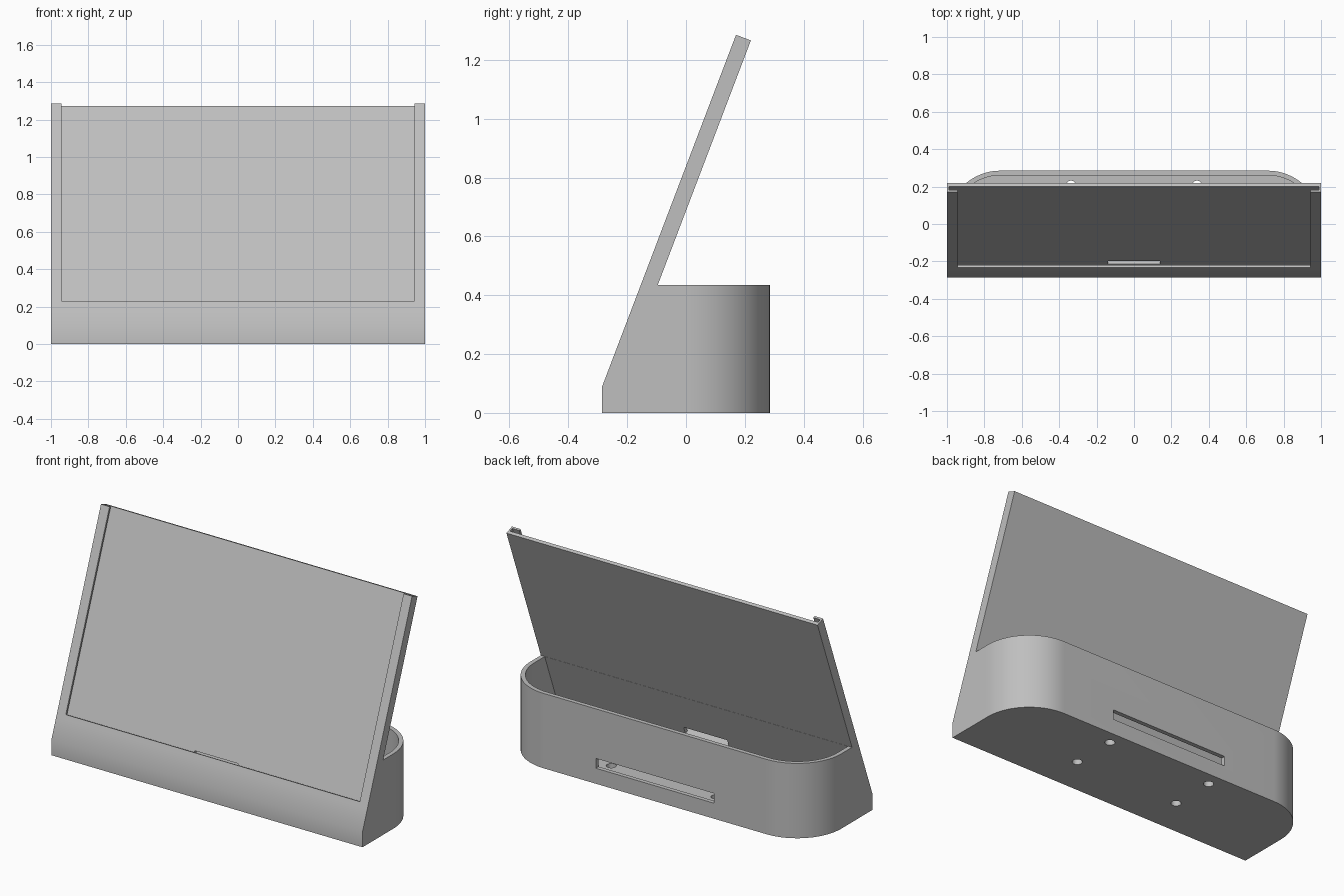
import bpy, bmesh, math
from mathutils import Vector

cube = bpy.data.objects.get("Cube")
if cube:
    bpy.data.objects.remove(cube, do_unlink=True)

# Overall dimensions
FRONT, BACK = -0.285, 0.285
BEND, RIM, FLOOR = 0.09, 0.435, 0.086
THICK, WALL = 0.054, 0.025
LEAN = math.atan2(0.455, 1.195)
LENGTH = math.hypot(0.455, 1.195)

grey = bpy.data.materials.new("light_grey_plastic")
grey.use_nodes = True
grey.diffuse_color = (0.52, 0.52, 0.52, 1)
grey.node_tree.nodes["Principled BSDF"].inputs["Base Color"].default_value = grey.diffuse_color


def lean(s, d):
    """Point (y, z) at distance s up the leaning front and depth d behind it."""
    return (FRONT + s * math.sin(LEAN) + d * math.cos(LEAN),
            BEND + s * math.cos(LEAN) - d * math.sin(LEAN))


def lean_at(z, d):
    """Point (y, z) at height z on the leaning plane of depth d."""
    return lean((z - BEND + d * math.sin(LEAN)) / math.cos(LEAN), d)


def extrude(name, points, offset):
    """Solid made by sweeping a closed polygon along an offset."""
    bm = bmesh.new()
    face = bm.faces.new([bm.verts.new(p) for p in points])
    moved = bmesh.ops.extrude_face_region(bm, geom=[face])["geom"]
    verts = [v for v in moved if isinstance(v, bmesh.types.BMVert)]
    bmesh.ops.translate(bm, verts=verts, vec=Vector(offset))
    bmesh.ops.recalc_face_normals(bm, faces=bm.faces)
    mesh = bpy.data.meshes.new(name)
    bm.to_mesh(mesh)
    bm.free()
    mesh.materials.append(grey)
    obj = bpy.data.objects.new(name, mesh)
    bpy.context.collection.objects.link(obj)
    return obj


def side_prism(name, profile, half):
    return extrude(name, [(-half, y, z) for y, z in profile], (2 * half, 0, 0))


def lean_box(name, half, s0, s1, d0, d1):
    return side_prism(name, [lean(s0, d0), lean(s1, d0), lean(s1, d1), lean(s0, d1)], half)


def cut(target, cutter):
    """Subtract the cutter for good and remove it."""
    cutter.hide_render = True
    mod = target.modifiers.new("cut", "BOOLEAN")
    mod.operation, mod.solver, mod.object = "DIFFERENCE", "EXACT", cutter
    bpy.ops.object.select_all(action="DESELECT")
    bpy.context.view_layer.objects.active = target
    target.select_set(True)
    bpy.ops.object.modifier_apply(modifier=mod.name)
    bpy.data.objects.remove(cutter, do_unlink=True)


def round_back_corners(target, radius, half):
    """Round the two upright rear corners, below the free part of the panel."""
    for side in (-1, 1):
        arc = [(half - radius + radius * math.cos(t), radius * math.sin(t))
               for t in (math.pi / 2 * i / 24 for i in range(25))]
        outline = arc + [(half - radius, 0.5), (1.2, 0.5), (1.2, 0)]
        cut(target, extrude("corner_cutter", [(side * x, y, -0.1) for x, y in outline],
                            (0, 0, 0.7)))


# Stand body: base and leaning panel in one side profile
stand = side_prism("display_stand", [
    (FRONT, 0), (FRONT, BEND), lean_at(0.2, 0), lean(LENGTH, 0), lean(LENGTH, THICK),
    lean_at(RIM, THICK), (BACK, RIM), (BACK, 0)], 1)
round_back_corners(stand, BACK, 1)

# Open storage cavity behind the panel
cavity = side_prism("cavity_cutter", [
    lean_at(FLOOR, THICK + 0.001), lean_at(0.55, THICK + 0.001),
    (BACK - WALL, 0.55), (BACK - WALL, FLOOR)], 1 - WALL)
round_back_corners(cavity, BACK - WALL, 1 - WALL)
cut(stand, cavity)

# Screen channel, its front opening and the cable window
cut(stand, lean_box("channel_cutter", 0.99, 0.105, LENGTH + 0.1, 0.012, 0.034))
cut(stand, lean_box("opening_cutter", 0.945, 0.15, LENGTH + 0.1, -0.1, 0.02))
cut(stand, lean_box("window_cutter", 0.14, 0.11, 0.155, 0.02, 0.08))

# Rear cable slot
cut(stand, side_prism("slot_cutter", [(0.2, 0.09), (0.2, 0.147), (0.4, 0.147), (0.4, 0.09)], 0.38))

# Four screw holes through the floor
for x in (-0.337, 0.337):
    for y in (-0.06, 0.205):
        ring = [(x + 0.027 * math.cos(t), y + 0.027 * math.sin(t), -0.05)
                for t in (math.tau * i / 24 for i in range(24))]
        cut(stand, extrude("hole_cutter", ring, (0, 0, 0.2)))

bpy.ops.object.select_all(action="DESELECT")
stand.select_set(True)
bpy.context.view_layer.objects.active = stand
bpy.ops.object.shade_smooth_by_angle(angle=math.radians(30))
